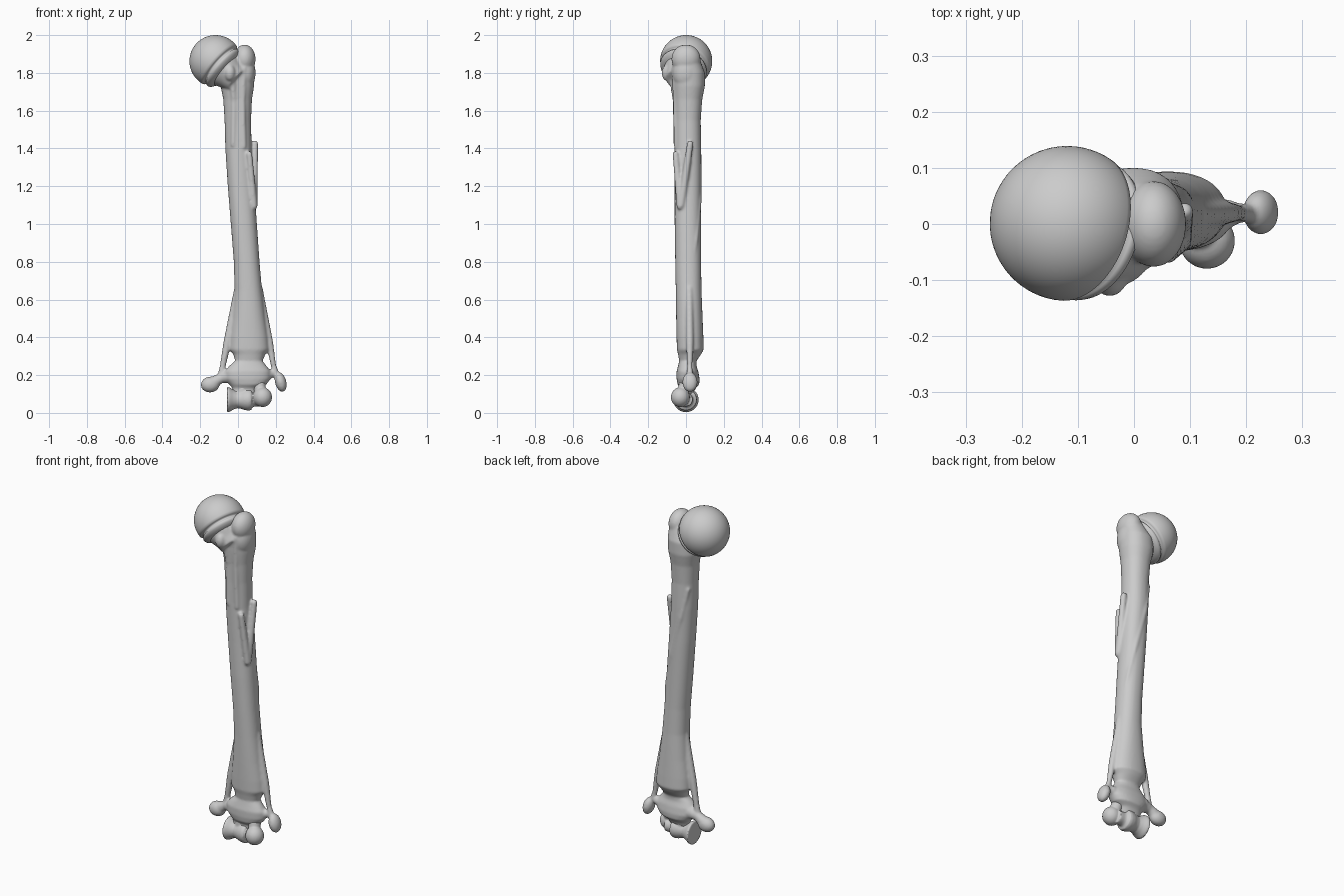
import bpy, bmesh, math
from mathutils import Vector, Matrix

SEG = 40

def skin(bm, rings):
    """Close a stack of equal rings into a solid."""
    rows = [[bm.verts.new(p) for p in r] for r in rings]
    for a, b in zip(rows, rows[1:]):
        for i in range(len(a)):
            j = (i + 1) % len(a)
            bm.faces.new((a[i], a[j], b[j], b[i]))
    bm.faces.new(rows[0][::-1])
    bm.faces.new(rows[-1])

def loft(bm, sections, power=1.0):
    """Sections: z, x min, x max, y min, y max."""
    rings = []
    for z, x0, x1, y0, y1 in sections:
        ring = []
        for i in range(SEG):
            a = 2 * math.pi * i / SEG
            c, s = math.cos(a), math.sin(a)
            c = math.copysign(abs(c) ** power, c)
            s = math.copysign(abs(s) ** power, s)
            ring.append(((x0 + x1) / 2 + c * (x1 - x0) / 2, (y0 + y1) / 2 + s * (y1 - y0) / 2, z))
        rings.append(ring)
    skin(bm, rings)

def lathe(bm, origin, axis, profile, seg=SEG):
    """Profile: distance along axis, radius."""
    q = Vector(axis).to_track_quat('Z', 'Y')
    rings = [[Vector(origin) + q @ Vector((r * math.cos(2 * math.pi * i / seg),
              r * math.sin(2 * math.pi * i / seg), t)) for i in range(seg)] for t, r in profile]
    skin(bm, rings)

def ball(bm, loc, rad, tilt=0):
    m = Matrix.Translation(loc) @ Matrix.Rotation(tilt, 4, 'Y') @ Matrix.Diagonal((*rad, 1))
    bmesh.ops.create_uvsphere(bm, u_segments=32, v_segments=20, radius=1, matrix=m)

def rod(bm, pts):
    """Rounded rod through points: x, y, z, radius."""
    for p in pts:
        ball(bm, p[:3], (p[3],) * 3)
    for p, q in zip(pts, pts[1:]):
        a, b = Vector(p[:3]), Vector(q[:3])
        lathe(bm, a, b - a, [(0, p[3]), ((b - a).length, q[3])], 24)

def finish(bm, name):
    bmesh.ops.recalc_face_normals(bm, faces=bm.faces)
    me = bpy.data.meshes.new(name)
    bm.to_mesh(me)
    bm.free()
    me.polygons.foreach_set("use_smooth", [True] * len(me.polygons))
    ob = bpy.data.objects.new(name, me)
    bpy.context.collection.objects.link(ob)
    return ob

def fuse(ob, voxel, passes):
    r = ob.modifiers.new("fuse", 'REMESH')
    r.mode, r.voxel_size, r.use_smooth_shade = 'VOXEL', voxel, True
    s = ob.modifiers.new("soften", 'SMOOTH')
    s.factor, s.iterations = 0.5, passes

# Ball head: most of a sphere, a groove, then the rim of the neck
centre, axis = Vector((-0.119, 0.001, 1.862)), Vector((0.72, -0.25, -0.63)).normalized()
R = 0.138
head_profile = []
for i in range(25):
    a = math.radians(1 + i * 101 / 24)
    head_profile.append((-R * math.cos(a), R * math.sin(a)))
head_profile += [(0.034, 0.127), (0.037, 0.118), (0.044, 0.118), (0.048, 0.124),
                 (0.056, 0.127), (0.066, 0.123), (0.076, 0.110), (0.088, 0.09)]
bm = bmesh.new()
lathe(bm, centre, axis, head_profile, 64)
finish(bm, "joint_head")

# Shaft, flaring slightly at both ends
bm = bmesh.new()
loft(bm, [
    (1.88, -0.04, 0.085, -0.065, 0.07),
    (1.80, -0.09, 0.088, -0.075, 0.10),
    (1.73, -0.092, 0.085, -0.072, 0.10),
    (1.66, -0.078, 0.074, -0.066, 0.086),
    (1.55, -0.071, 0.069, -0.062, 0.078),
    (1.40, -0.067, 0.072, -0.062, 0.08),
    (1.20, -0.054, 0.086, -0.06, 0.08),
    (1.00, -0.038, 0.10, -0.06, 0.08),
    (0.80, -0.022, 0.114, -0.057, 0.08),
    (0.65, -0.018, 0.127, -0.054, 0.082),
    (0.50, -0.03, 0.145, -0.052, 0.088),
    (0.40, -0.042, 0.16, -0.05, 0.092),
    (0.335, -0.045, 0.165, -0.048, 0.094),
    (0.31, -0.025, 0.145, -0.042, 0.08),
    (0.275, -0.015, 0.13, -0.036, 0.055),
    (0.25, -0.045, 0.15, -0.042, 0.055),
    (0.22, -0.07, 0.172, -0.05, 0.065),
    (0.18, -0.07, 0.172, -0.05, 0.072),
    (0.15, -0.045, 0.15, -0.045, 0.07),
    (0.13, -0.03, 0.11, -0.03, 0.05),
    (0.09, -0.03, 0.09, -0.03, 0.03)], 0.9)

# Neck reaching up to the head, and the two top knobs
lathe(bm, centre, axis, [(0.06, 0.105), (0.085, 0.098), (0.12, 0.082), (0.16, 0.07)])
ball(bm, (0.035, 0, 1.873), (0.058, 0.077, 0.077))
ball(bm, (0.04, 0.0, 1.80), (0.053, 0.07, 0.09))
ball(bm, (-0.043, -0.096, 1.80), (0.03, 0.033, 0.044))
rod(bm, [(-0.043, -0.085, 1.79, 0.025), (-0.03, -0.04, 1.76, 0.03)])

# Front ridges below the knobs
rod(bm, [(-0.03, -0.075, 1.78, 0.016), (-0.022, -0.056, 1.65, 0.014), (-0.025, -0.052, 1.42, 0.014)])
rod(bm, [(0.03, -0.058, 1.82, 0.018), (0.024, -0.054, 1.65, 0.015), (0.03, -0.05, 1.41, 0.014)])

# V-shaped muscle ridge on the outer side
rod(bm, [(0.09, 0.022, 1.425, 0.017), (0.083, -0.025, 1.10, 0.02)])
rod(bm, [(0.06, -0.055, 1.37, 0.016), (0.083, -0.03, 1.095, 0.02)])

# Shallow spiral ridge on the back
rod(bm, [(-0.05, 0.052, 1.52, 0.014), (-0.015, 0.07, 1.35, 0.014),
         (0.045, 0.069, 1.12, 0.014), (0.085, 0.052, 0.92, 0.013), (0.103, 0.03, 0.76, 0.011)])

# Lower side ridges ending in side knobs, leaving small openings
rod(bm, [(-0.002, 0.012, 0.66, 0.018), (-0.055, 0.015, 0.38, 0.021), (-0.08, 0.018, 0.25, 0.016),
         (-0.095, 0.018, 0.175, 0.018)])
rod(bm, [(0.113, 0.018, 0.66, 0.018), (0.165, 0.02, 0.38, 0.020), (0.188, 0.02, 0.25, 0.014),
         (0.212, 0.02, 0.18, 0.018)])
rod(bm, [(-0.04, 0.015, 0.195, 0.04), (-0.09, 0.02, 0.185, 0.026), (-0.14, 0.02, 0.155, 0.034)])
rod(bm, [(0.13, 0.015, 0.20, 0.04), (0.165, 0.018, 0.205, 0.026), (0.195, 0.02, 0.21, 0.016)])
ball(bm, (-0.147, 0.02, 0.15), (0.05, 0.038, 0.042), -0.1)
ball(bm, (0.226, 0.021, 0.163), (0.03, 0.04, 0.053), -0.25)
body = finish(bm, "bone_shaft")
fuse(body, 0.006, 8)

# Grooved spool and round button of the lower joint
bm = bmesh.new()
lathe(bm, (0, 0, 0.07), (1, 0, 0), [(-0.059, 0.05), (-0.058, 0.068), (-0.045, 0.065), (-0.025, 0.053),
      (-0.005, 0.045), (0.015, 0.048), (0.035, 0.055), (0.055, 0.058), (0.07, 0.055), (0.076, 0.04),
      (0.09, 0.036), (0.12, 0.036)])
ball(bm, (0.13, -0.03, 0.083), (0.05, 0.05, 0.052))
rod(bm, [(0.02, 0.0, 0.09, 0.035), (0.03, 0.01, 0.16, 0.04)])
rod(bm, [(0.12, -0.02, 0.10, 0.03), (0.11, 0.0, 0.16, 0.035)])
low = finish(bm, "lower_joint")
fuse(low, 0.005, 3)
